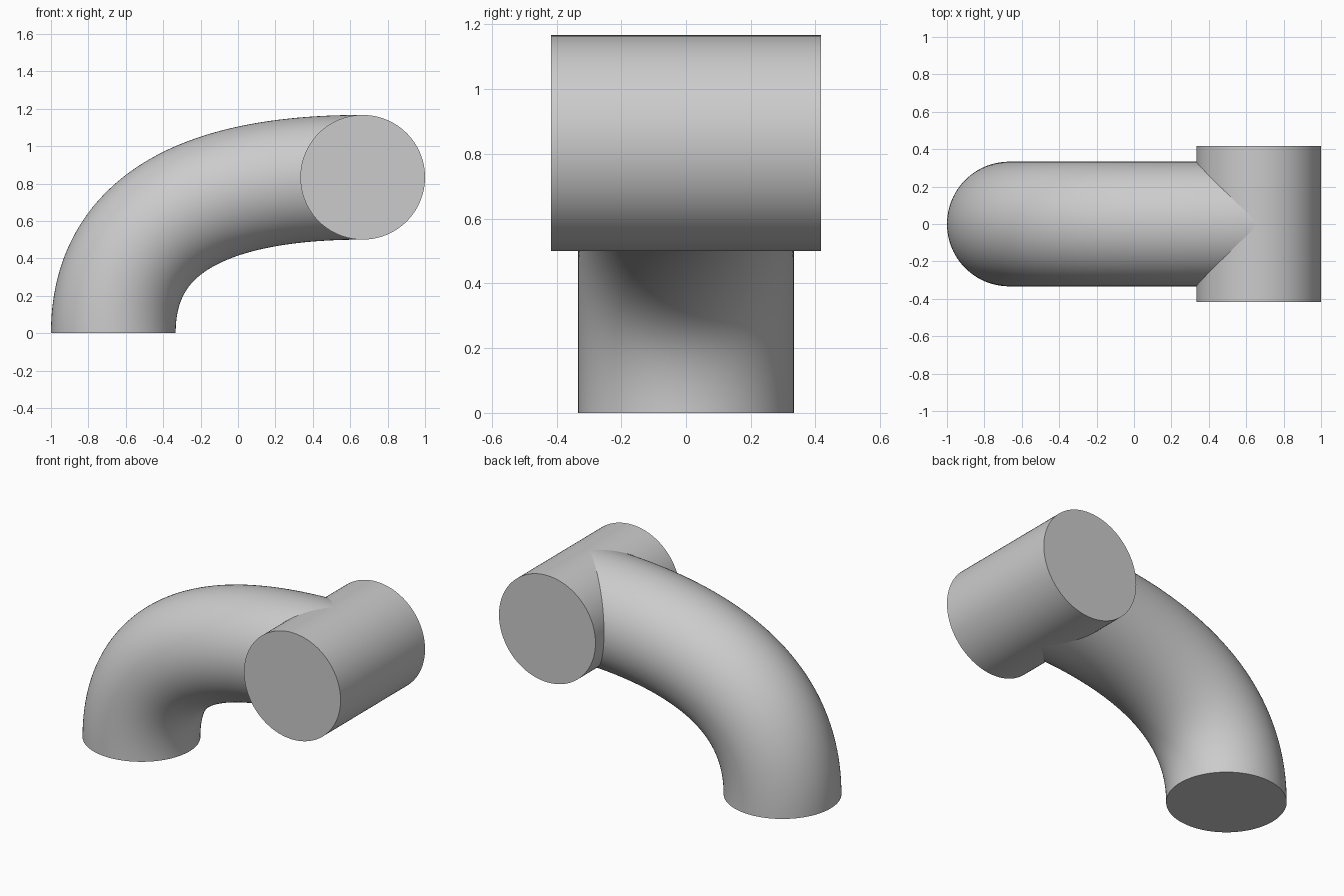
import bpy, bmesh, math
from mathutils import Vector

if "Cube" in bpy.data.objects:
    bpy.data.objects.remove(bpy.data.objects["Cube"])

RADIUS = 1 / 3
SIDES = 96
STEPS = 64
START = Vector((-2 / 3, 0, 0))
CORNER = Vector((-2 / 3, 0, 5 / 6))
END = Vector((2 / 3, 0, 5 / 6))
ACROSS = Vector((0, 1, 0))

grey = bpy.data.materials.new("light_grey")
grey.use_nodes = True
grey.diffuse_color = (0.6, 0.6, 0.6, 1)
grey.node_tree.nodes["Principled BSDF"].inputs["Base Color"].default_value = grey.diffuse_color


def sweep(name, path):
    """Sweep a capped circle along (centre, tangent) pairs lying in the xz plane."""
    bm = bmesh.new()
    rings = []
    for centre, tangent in path:
        normal = ACROSS.cross(tangent).normalized() if abs(tangent.y) < 0.5 else Vector((0, 0, 1))
        side = tangent.normalized().cross(normal)
        angles = [math.tau * i / SIDES for i in range(SIDES)]
        rings.append([bm.verts.new(centre + RADIUS * (normal * math.cos(a) + side * math.sin(a)))
                      for a in angles])
    for a, b in zip(rings, rings[1:]):
        for i in range(SIDES):
            j = (i + 1) % SIDES
            bm.faces.new((a[i], a[j], b[j], b[i]))
    bm.faces.new(rings[0])
    bm.faces.new(rings[-1])
    bmesh.ops.recalc_face_normals(bm, faces=bm.faces)
    mesh = bpy.data.meshes.new(name)
    bm.to_mesh(mesh)
    bm.free()
    mesh.materials.append(grey)
    obj = bpy.data.objects.new(name, mesh)
    bpy.context.collection.objects.link(obj)
    bpy.ops.object.select_all(action="DESELECT")
    obj.select_set(True)
    bpy.context.view_layer.objects.active = obj
    bpy.ops.object.shade_smooth_by_angle(angle=math.radians(30))
    return obj


# Curved arm: rises vertically and bends to horizontal along a quadratic curve
arm_path = []
for k in range(STEPS + 1):
    t = k / STEPS
    point = START * (1 - t) ** 2 + CORNER * 2 * t * (1 - t) + END * t ** 2
    arm_path.append((point, (CORNER - START) * (1 - t) + (END - CORNER) * t))
sweep("curved_arm", arm_path)

# Cross cylinder at the end of the arm
half = ACROSS * 5 / 12
sweep("cross_cylinder", [(END - half, ACROSS), (END + half, ACROSS)])
